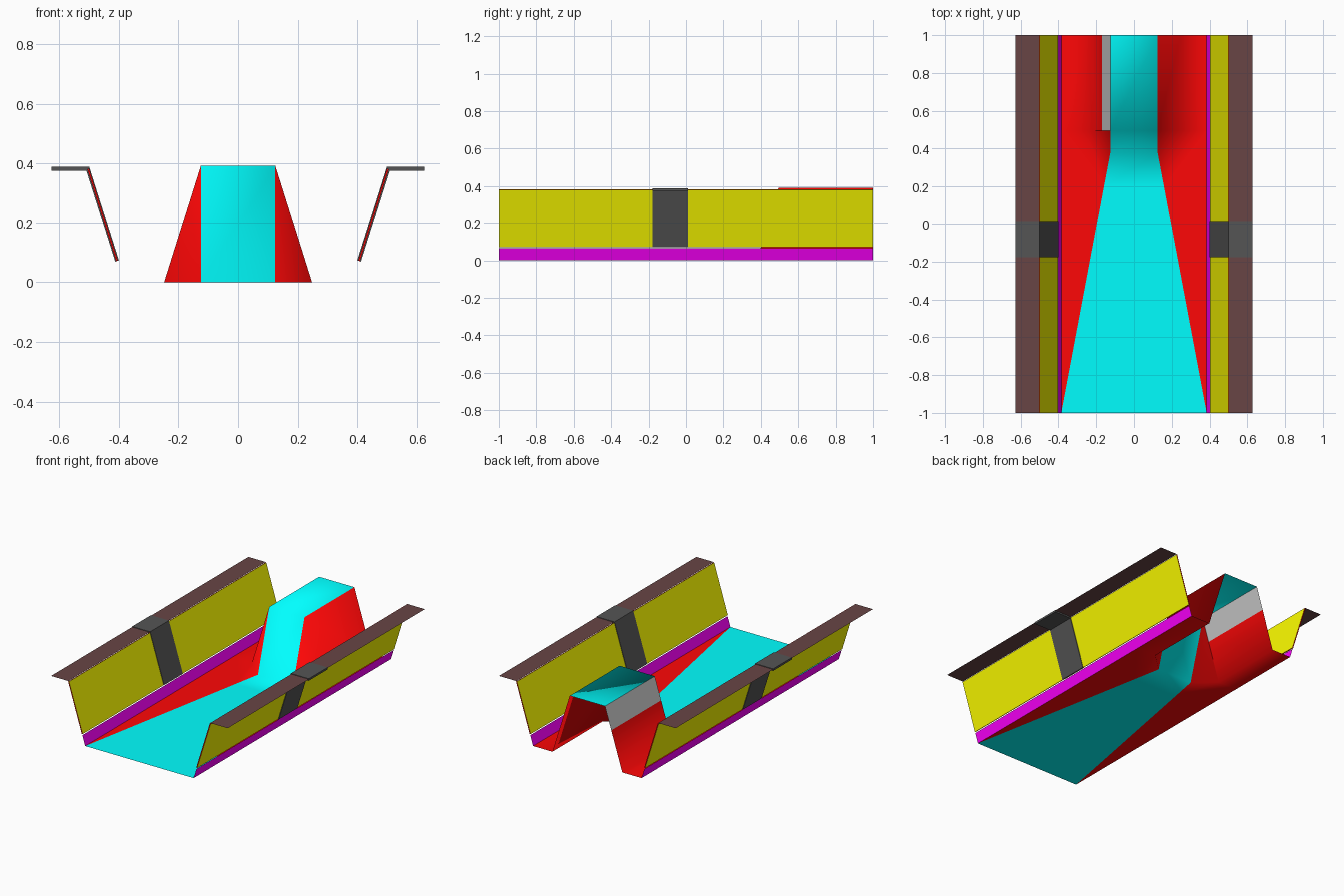
import bpy, bmesh

if "Cube" in bpy.data.objects:
    bpy.data.objects.remove(bpy.data.objects["Cube"])


def material(name, rgb):
    m = bpy.data.materials.new(name)
    m.diffuse_color = (*rgb, 1)
    m.use_nodes = True
    m.node_tree.nodes["Principled BSDF"].inputs["Base Color"].default_value = m.diffuse_color
    return m


RED = material("red", (1, 0.002, 0.002))
CYAN = material("cyan", (0, 1, 1))
YELLOW = material("yellow", (1, 1, 0))
MAGENTA = material("magenta", (1, 0, 1))
BROWN = material("brown", (0.14, 0.06, 0.06))
DARK = material("dark_grey", (0.09, 0.09, 0.09))
GREY = material("grey", (0.7, 0.7, 0.7))


def finish(name, bm, mats):
    me = bpy.data.meshes.new(name)
    bm.to_mesh(me)
    bm.free()
    for m in mats:
        me.materials.append(m)
    ob = bpy.data.objects.new(name, me)
    bpy.context.collection.objects.link(ob)
    return ob


def side_strip(name, profile, y0, y1, mats, thickness=0):
    """Extrude an x-z profile along y and mirror it to the other side."""
    bm = bmesh.new()
    a = [bm.verts.new((x, y0, z)) for x, z in profile]
    b = [bm.verts.new((x, y1, z)) for x, z in profile]
    for i in range(len(profile) - 1):
        # outer side of the walls faces outward
        bm.faces.new((a[i], b[i], b[i + 1], a[i + 1]))
    bmesh.ops.reverse_faces(bm, faces=bm.faces[:])
    ob = finish(name, bm, mats)
    if thickness:
        s = ob.modifiers.new("thickness", "SOLIDIFY")
        s.thickness, s.offset = thickness, 0
        s.use_even_offset = True
        s.material_offset_rim = len(mats) - 1
    ob.modifiers.new("mirror", "MIRROR")
    return ob


# Side walls, skirting strips, top flanges and wrapped straps
FOOT, SEAM, BEND, LIP = (0.385, 0), (0.405, 0.064), (0.504, 0.385), (0.627, 0.385)
side_strip("skirting", [FOOT, SEAM], -1, 1, [MAGENTA])
side_strip("wall", [(0.406, 0.071), (0.503, 0.382)], -1, 1, [YELLOW, RED], 0.006)
flange = side_strip("flange", [BEND, LIP], -1, 1, [BROWN])
flange.data.flip_normals()
side_strip("strap", [(0.406, 0.071), (0.504, 0.382), (0.627, 0.382)], -0.178, 0.012, [DARK], 0.013)

# Floor with ramp and open-ended tunnel, as one folded sheet
bm = bmesh.new()
cache = {}


def face(points, mat, smooth=True):
    vs = []
    for p in points:
        key = tuple(round(c, 4) for c in p)
        if key not in cache:
            cache[key] = bm.verts.new(key)
        vs.append(cache[key])
    f = bm.faces.new(vs)
    f.normal_update()
    if f.normal.z < 0:
        f.normal_flip()
    f.material_index, f.smooth = mat, smooth


def across(w, y, z, w2, y2, z2):
    return [(-w, y, z), (w, y, z), (w2, y2, z2), (-w2, y2, z2)]


H, T, B, W, G = 0.392, 0.125, 0.248, 0.385, 0.159
face(across(W, -1, 0, G, 0.2, 0), 1, False)      # floor wedge
face(across(G, 0.2, 0, T, 0.38, 0), 1)
face(across(T, 0.38, 0, T, 0.495, H), 1)         # ramp
face(across(T, 0.495, H, T, 1, H), 1)            # tunnel roof
for s in (-1, 1):
    # flat red floor beside the wedge and tunnel
    face([(s * W, -1, 0), (s * W, 0.495, 0), (s * G, 0.2, 0)], 0, False)
    face([(s * G, 0.2, 0), (s * W, 0.495, 0), (s * B, 0.495, 0), (s * T, 0.38, 0)], 0)
    face([(s * W, 0.495, 0), (s * W, 1, 0), (s * B, 1, 0), (s * B, 0.495, 0)], 0)
    # sloping front corner beside the ramp
    face([(s * T, 0.38, 0), (s * B, 0.495, 0), (s * T, 0.495, H)], 0)
# right tunnel side
face([(T, 0.495, H), (T, 1, H), (B, 1, 0), (B, 0.495, 0)], 0)
# left tunnel side, with a grey upper band
mx, mz = -0.17, H * (1 - 0.045 / (B - T))
face([(-T, 0.495, H), (-T, 1, H), (mx, 1, mz), (mx, 0.495, mz)], 2, False)
face([(mx, 0.495, mz), (mx, 1, mz), (-B, 1, 0), (-B, 0.495, 0)], 0)
finish("floor_and_tunnel", bm, [RED, CYAN, GREY])
